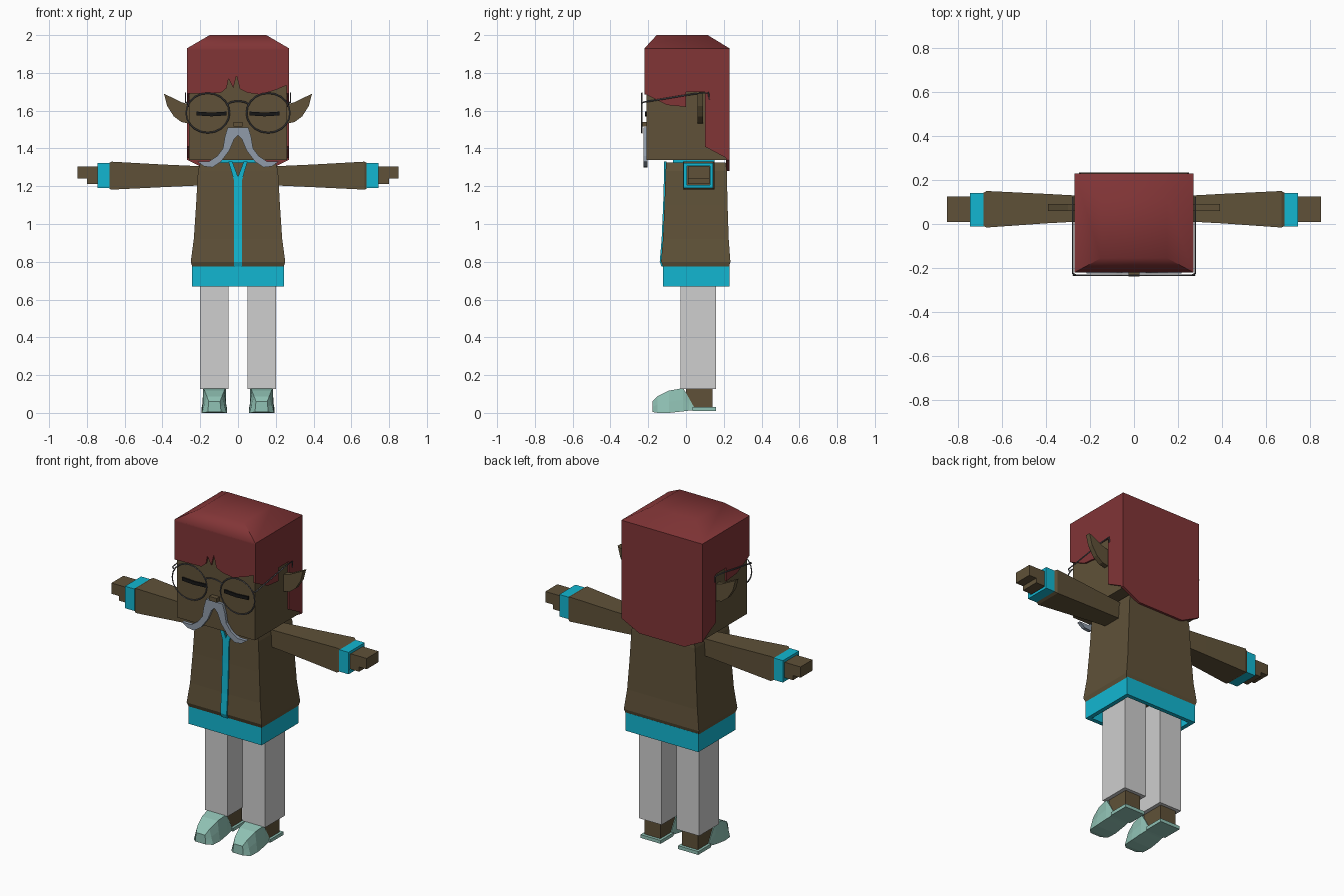
import bpy, bmesh, math
from mathutils import Vector

if "Cube" in bpy.data.objects:
    bpy.data.objects.remove(bpy.data.objects["Cube"])


def material(name, r, g, b):
    m = bpy.data.materials.new(name)
    m.use_nodes = True
    m.diffuse_color = (r, g, b, 1)
    bsdf = m.node_tree.nodes["Principled BSDF"]
    bsdf.inputs["Base Color"].default_value = (r, g, b, 1)
    bsdf.inputs["Roughness"].default_value = 0.8
    return m


BROWN = material("brown", 0.115, 0.083, 0.04)
RED = material("dark red", 0.22, 0.035, 0.037)
CYAN = material("cyan", 0.006, 0.47, 0.64)
GREY = material("light grey", 0.62, 0.62, 0.62)
MINT = material("mint", 0.28, 0.54, 0.46)
SILVER = material("blue grey", 0.28, 0.33, 0.4)
BLACK = material("black", 0.008, 0.008, 0.008)
WIRE = material("wire grey", 0.12, 0.12, 0.13)


def finish(ob, mat, mirror):
    ob.data.materials.append(mat)
    if mirror:
        ob.modifiers.new("Mirror", "MIRROR").use_axis[0] = True
    return ob


def loft(name, sections, mat, mirror=False, ring=False):
    """Skin a row of cross-sections; ring joins last to first, otherwise the ends are capped."""
    bm = bmesh.new()
    rows = [[bm.verts.new(p) for p in s] for s in sections]
    pairs = list(zip(rows, rows[1:])) + ([(rows[-1], rows[0])] if ring else [])
    for a, b in pairs:
        for i in range(len(a)):
            j = (i + 1) % len(a)
            bm.faces.new((a[i], a[j], b[j], b[i]))
    if not ring:
        bm.faces.new(rows[0])
        bm.faces.new(rows[-1])
    bmesh.ops.recalc_face_normals(bm, faces=bm.faces)
    me = bpy.data.meshes.new(name)
    bm.to_mesh(me)
    bm.free()
    ob = bpy.data.objects.new(name, me)
    bpy.context.collection.objects.link(ob)
    return finish(ob, mat, mirror)


def at(axis, pos, u, v):
    p = [u, v]
    p.insert(axis, pos)
    return p


def rect(axis, pos, u0, u1, v0, v1):
    return [at(axis, pos, *c) for c in ((u0, v0), (u1, v0), (u1, v1), (u0, v1))]


def plate(name, outline, axis, a, b, mat, mirror=False):
    return loft(name, [[at(axis, d, u, v) for u, v in outline] for d in (a, b)], mat, mirror)


def box(name, x0, x1, y0, y1, z0, z1, mat, mirror=False):
    return loft(name, [rect(2, z, x0, x1, y0, y1) for z in (z0, z1)], mat, mirror)


def frame(name, axis, a, b, u0, u1, v0, v1, t, mat, mirror=False):
    outer, inner = (u0, u1, v0, v1), (u0 + t, u1 - t, v0 + t, v1 - t)
    path = ((a, outer), (b, outer), (b, inner), (a, inner))
    return loft(name, [rect(axis, p, *r) for p, r in path], mat, mirror, ring=True)


def wire(name, points, mat, closed=False, mirror=True):
    cu = bpy.data.curves.new(name, "CURVE")
    cu.dimensions = "3D"
    cu.bevel_depth = 0.004
    cu.bevel_resolution = 0
    sp = cu.splines.new("POLY")
    sp.points.add(len(points) - 1)
    for p, co in zip(sp.points, points):
        p.co = (*co, 1)
    sp.use_cyclic_u = closed
    ob = bpy.data.objects.new(name, cu)
    bpy.context.collection.objects.link(ob)
    bpy.ops.object.select_all(action="DESELECT")
    ob.select_set(True)
    bpy.context.view_layer.objects.active = ob
    bpy.ops.object.convert(target="MESH")
    return finish(bpy.context.object, mat, mirror)


# Head, nose and closed eyes
box("head", -0.26, 0.26, -0.21, 0.215, 1.34, 1.86, BROWN)
box("nose", -0.025, 0.025, -0.238, -0.2, 1.515, 1.54, BROWN)
plate("closed_eyes", [(0.06, 1.575), (0.14, 1.57), (0.22, 1.575), (0.22, 1.595), (0.14, 1.59), (0.06, 1.595)],
      1, -0.218, -0.209, BLACK, True)

# Pointed ears
plate("ears", [(0.25, 1.63), (0.30, 1.645), (0.392, 1.69), (0.375, 1.625), (0.34, 1.57), (0.30, 1.54), (0.25, 1.53)],
      1, 0.06, 0.09, BROWN, True)

# Hair: tapered cap with front, side and back panels
cap = loft("hair_cap", [rect(2, 1.92, -0.27, 0.27, -0.22, 0.23), rect(2, 1.93, -0.27, 0.27, -0.22, 0.23),
                        rect(2, 2.0, -0.15, 0.15, -0.155, 0.115)], RED)
bpy.context.view_layer.objects.active = cap
bpy.ops.object.select_all(action="DESELECT")
cap.select_set(True)
bpy.ops.object.shade_smooth_by_angle(angle=math.radians(50))
plate("hair_fringe", [(-0.27, 1.93), (0.27, 1.93), (0.27, 1.74), (0.2, 1.71), (0.12, 1.685), (0.05, 1.695),
                      (0.01, 1.715), (-0.008, 1.785), (-0.025, 1.72), (-0.05, 1.77), (-0.06, 1.72),
                      (-0.09, 1.695), (-0.27, 1.69)], 1, -0.22, -0.208, RED)
plate("hair_sides", [(-0.22, 1.93), (0.23, 1.93), (0.23, 1.34), (0.1, 1.41), (0.1, 1.7), (0, 1.7), (0, 1.62),
                     (-0.1, 1.63), (-0.22, 1.69)], 0, 0.258, 0.27, RED, True)
plate("hair_back", [(-0.27, 1.93), (0.27, 1.93), (0.27, 1.34), (0.15, 1.28), (-0.15, 1.28), (-0.27, 1.34)],
      1, 0.213, 0.23, RED)

# Drooping moustache
plate("moustache", [(0, 1.51), (0.055, 1.51), (0.07, 1.46), (0.08, 1.4), (0.11, 1.36), (0.155, 1.33), (0.215, 1.33),
                    (0.18, 1.305), (0.135, 1.3), (0.09, 1.33), (0.045, 1.39), (0.02, 1.45), (0, 1.47)],
      1, -0.226, -0.205, SILVER, True)

# Round glasses
turn = [math.tau * i / 20 for i in range(20)]
wire("glasses_rims", [(0.16 + 0.115 * math.cos(t), -0.233, 1.588 + 0.105 * math.sin(t)) for t in turn], WIRE, True)
wire("glasses_bridge", [(0.055 * math.cos(t), -0.233, 1.63 + 0.02 * math.sin(t)) for t in turn[:11]], WIRE, mirror=False)
wire("glasses_arms", [(0.265, -0.233, 1.64), (0.278, -0.225, 1.645), (0.278, 0.05, 1.69), (0.278, 0.12, 1.695),
                      (0.278, 0.122, 1.66)], WIRE)

# Neck and collar
box("neck", -0.1, 0.1, -0.06, 0.14, 1.3, 1.35, BROWN)
frame("collar", 2, 1.32, 1.34, -0.11, 0.11, -0.07, 0.15, 0.015, CYAN)

# Flared coat with waistband and zip strip
coat = ((0.775, 0.243, -0.122, 0.228), (0.8, 0.25, -0.132, 0.235), (0.92, 0.234, -0.122, 0.226),
        (1.1, 0.222, -0.114, 0.22), (1.28, 0.212, -0.108, 0.216), (1.325, 0.2, -0.105, 0.21))
loft("coat", [rect(2, z, -w, w, f, b) for z, w, f, b in coat], BROWN)
frame("waistband", 2, 0.67, 0.78, -0.243, 0.243, -0.122, 0.23, 0.025, CYAN)
strip = ((0.775, -0.13), (0.8, -0.139), (0.92, -0.129), (1.1, -0.121), (1.24, -0.117))
loft("zip_strip", [rect(2, z, -0.021, 0.021, y, y + 0.009) for z, y in strip], CYAN)
plate("zip_collar", [(0, 1.21), (0.021, 1.23), (0.05, 1.33), (0.03, 1.33), (0, 1.25)], 1, -0.117, -0.104, CYAN, True)

# Sleeves, cuffs and hands
sleeve = ((0.18, 0.015, 0.125, 1.205, 1.305), (0.4, 0.003, 0.137, 1.195, 1.315),
          (0.67, -0.016, 0.15, 1.182, 1.33), (0.685, -0.008, 0.142, 1.19, 1.322))
loft("sleeves", [rect(0, *s) for s in sleeve], BROWN, True)
frame("cuffs", 0, 0.68, 0.745, -0.012, 0.142, 1.19, 1.322, 0.016, CYAN, True)
box("hands", 0.67, 0.85, 0.01, 0.124, 1.24, 1.305, BROWN, True)
box("lower_fingers", 0.67, 0.8, 0.01, 0.124, 1.212, 1.242, BROWN, True)

# Legs
box("trouser_legs", 0.05, 0.2, -0.028, 0.16, 0.127, 0.78, GREY, True)
box("ankles", 0.073, 0.177, 0, 0.14, 0.025, 0.14, BROWN, True)

# Shoes: wedge toe plus a flat heel sole
toe = ((-0.178, 0.035, 0.03, 0.005, 0.06), (-0.15, 0.064, 0.04, 0, 0.088), (-0.09, 0.068, 0.052, 0, 0.118),
       (-0.015, 0.064, 0.06, 0.008, 0.131), (0.015, 0.06, 0.056, 0.012, 0.08), (0.045, 0.06, 0.056, 0.014, 0.026))


def shoe_section(y, w, top, z0, z1):
    mid = z0 + (z1 - z0) * 0.5
    half = [(w, z0), ((w + top) / 2, mid), (top, z1)]
    return [(0.125 + x, y, z) for x, z in half] + [(0.125 - x, y, z) for x, z in reversed(half)]


loft("shoes", [shoe_section(*s) for s in toe], MINT, True)
box("heel_soles", 0.058, 0.192, 0.035, 0.158, 0.01, 0.03, MINT, True)
